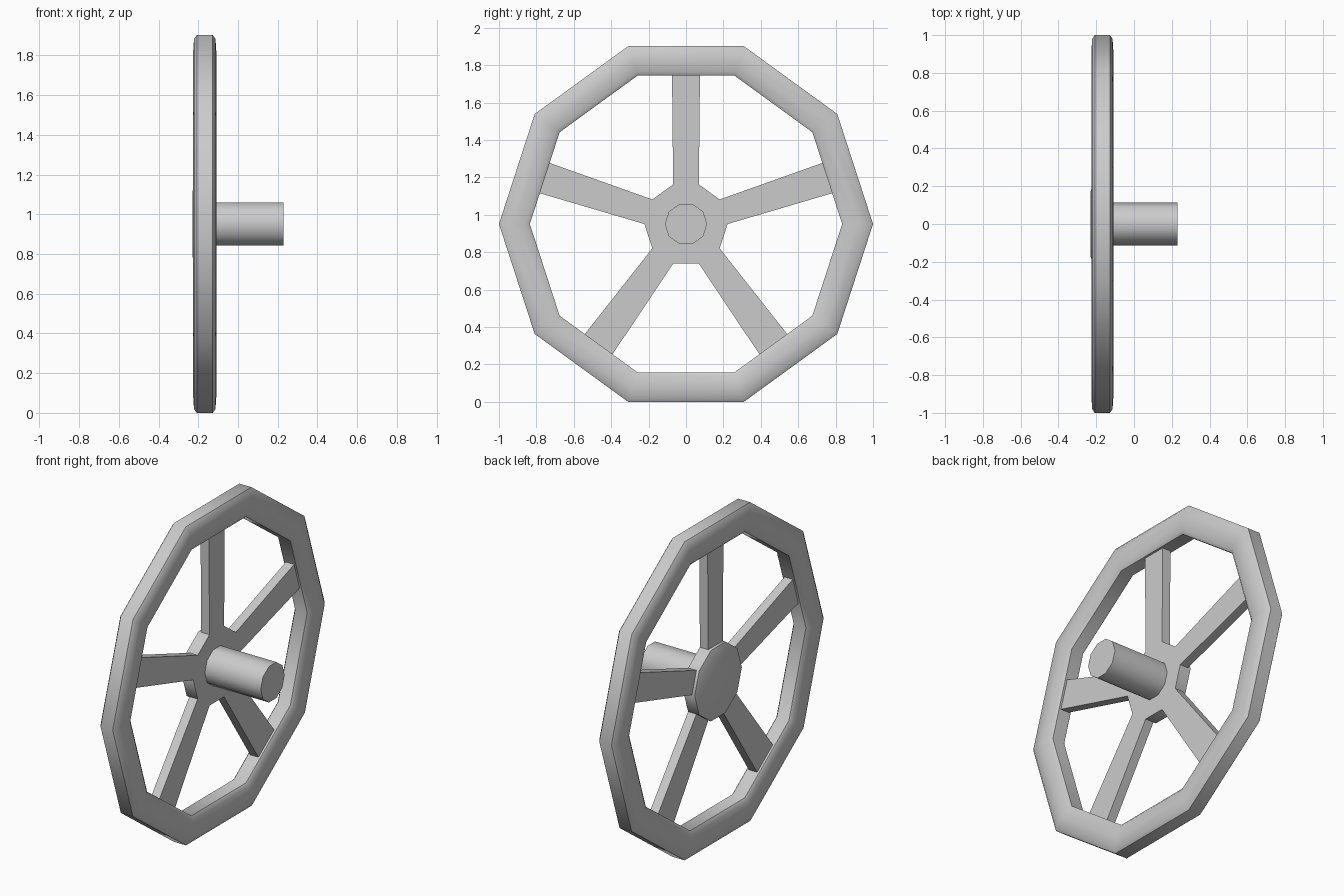
import bpy, bmesh
from math import sin, cos, radians, tau

if "Cube" in bpy.data.objects:
    bpy.data.objects.remove(bpy.data.objects["Cube"])

SIDES = 10
CZ = sin(radians(72))      # axle height, decagon rests on a flat side


def finish(name, bm, smooth_angle=None):
    bmesh.ops.recalc_face_normals(bm, faces=bm.faces)
    mesh = bpy.data.meshes.new(name)
    bm.to_mesh(mesh)
    bm.free()
    ob = bpy.data.objects.new(name, mesh)
    bpy.context.collection.objects.link(ob)
    if smooth_angle:
        bpy.ops.object.select_all(action='DESELECT')
        ob.select_set(True)
        bpy.context.view_layer.objects.active = ob
        bpy.ops.object.shade_smooth_by_angle(angle=radians(smooth_angle))
    return ob


def lathe(name, profile, closed):
    """Spin (radius, x) points around the axle; cap the ends if not closed."""
    bm = bmesh.new()
    rings = [[bm.verts.new((x, r * cos(tau * i / SIDES), CZ + r * sin(tau * i / SIDES)))
              for i in range(SIDES)] for r, x in profile]
    pairs = list(zip(rings, rings[1:]))
    if closed:
        pairs.append((rings[-1], rings[0]))
    else:
        bm.faces.new(rings[0])
        bm.faces.new(rings[-1])
    for a, b in pairs:
        for i in range(SIDES):
            j = (i + 1) % SIDES
            bm.faces.new((a[i], a[j], b[j], b[i]))
    return finish(name, bm, 50)


def spoke(name, angle, tip_width):
    """Tapered bar from a hub face out into the rim."""
    a = radians(angle)
    outline = [(0.205, -0.0688), (0.83, -tip_width / 2), (0.83, tip_width / 2), (0.205, 0.0688)]
    bm = bmesh.new()
    layers = [[bm.verts.new((x, r * cos(a) - t * sin(a), CZ + r * sin(a) + t * cos(a)))
               for r, t in outline] for x in (-0.195, -0.14)]
    lo, hi = layers
    bm.faces.new(lo)
    bm.faces.new(hi)
    for i in range(4):
        j = (i + 1) % 4
        bm.faces.new((lo[i], lo[j], hi[j], hi[i]))
    return finish(name, bm)


# Rim: rounded band, mirrored half-profile around its mid plane
MID = -0.1675
half = [(1.0, 0.040), (0.98, 0.054), (0.918, 0.058), (0.855, 0.054), (0.835, 0.040)]
lathe("rim", [(r, MID + d) for r, d in half] +
      [(r, MID - d) for r, d in reversed(half)], True)

# Hub with shallow domed cap on the outer side
lathe("hub", [(0.2225, -0.14), (0.2225, -0.213), (0.175, -0.229)], False)

# Axle shaft
lathe("axle", [(0.113, -0.16), (0.113, 0.229)], False)

# Spokes, one to every second rim side
for n, (ang, w) in enumerate([(90, 0.15), (18, 0.172), (162, 0.172), (234, 0.186), (306, 0.186)]):
    spoke(f"spoke_{n + 1}", ang, w)
